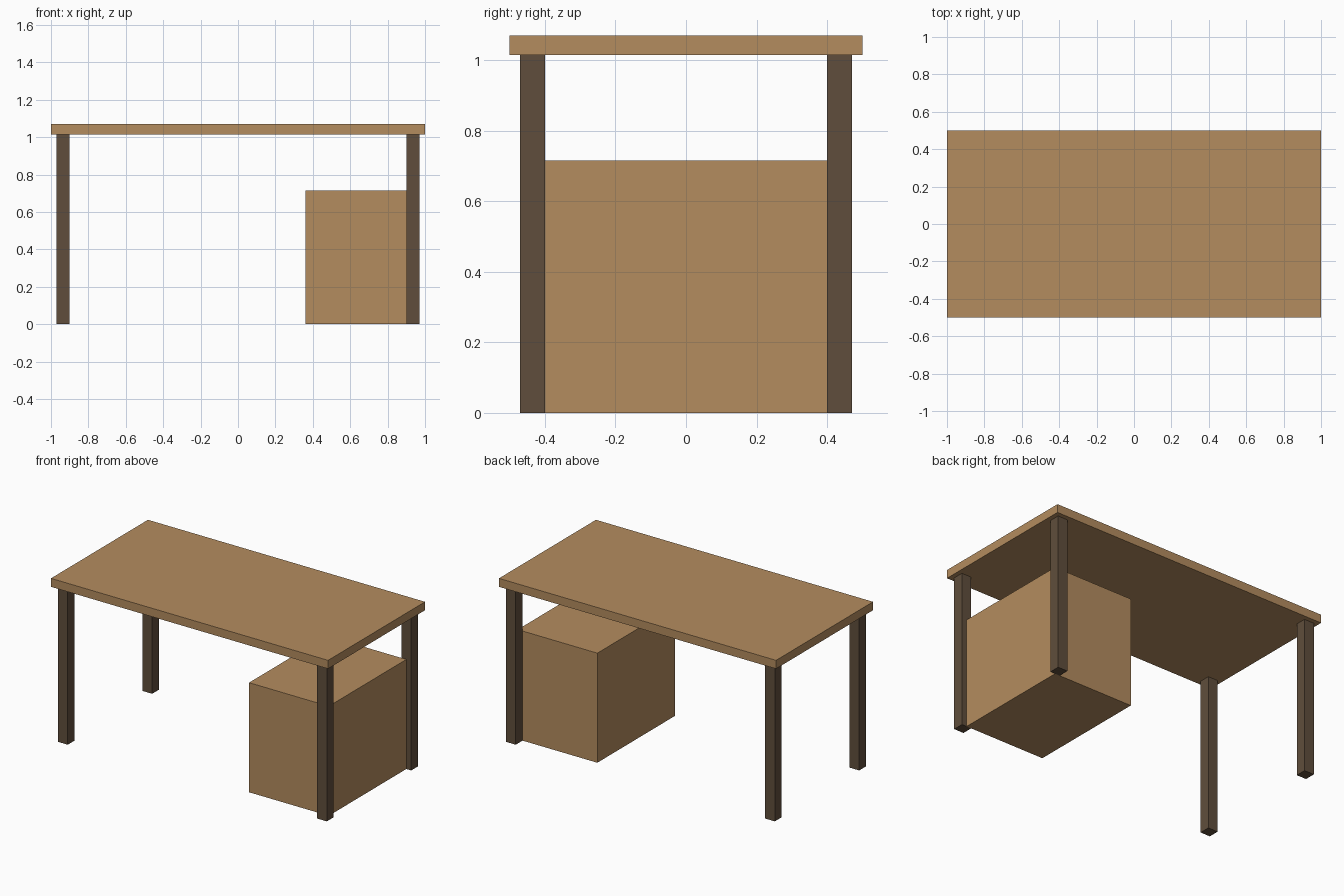
import bpy

default = bpy.data.objects.get("Cube")
if default:
    bpy.data.objects.remove(default, do_unlink=True)


def make_material(name, color):
    mat = bpy.data.materials.new(name)
    mat.use_nodes = True
    mat.diffuse_color = color
    mat.node_tree.nodes["Principled BSDF"].inputs["Base Color"].default_value = color
    return mat


def box(name, low, high, mat):
    """Add a box that spans two opposite corners."""
    center = [(a + b) / 2 for a, b in zip(low, high)]
    bpy.ops.mesh.primitive_cube_add(size=1, location=center)
    obj = bpy.context.object
    obj.name = name
    obj.scale = [b - a for a, b in zip(low, high)]
    bpy.ops.object.transform_apply(location=False, rotation=False, scale=True)
    obj.data.materials.append(mat)
    return obj


oak = make_material("light brown wood", (0.456, 0.263, 0.114, 1))
walnut = make_material("dark brown wood", (0.117, 0.076, 0.045, 1))

top_z, under_z = 1.07, 1.015
leg_in, leg_out = (0.9, 0.4), (0.97, 0.47)

# Desk top
box("desk_top", (-1, -0.5, under_z), (1, 0.5, top_z), oak)

# Four square legs
for side, sx in (("right", -1), ("left", 1)):
    for end, sy in (("front", -1), ("back", 1)):
        xs = sorted((sx * leg_in[0], sx * leg_out[0]))
        ys = sorted((sy * leg_in[1], sy * leg_out[1]))
        box(f"{end}_{side}_leg", (xs[0], ys[0], 0), (xs[1], ys[1], under_z), walnut)

# Storage cabinet between the two legs on one side
box("cabinet", (0.36, -0.4, 0), (0.935, 0.4, 0.715), oak)
